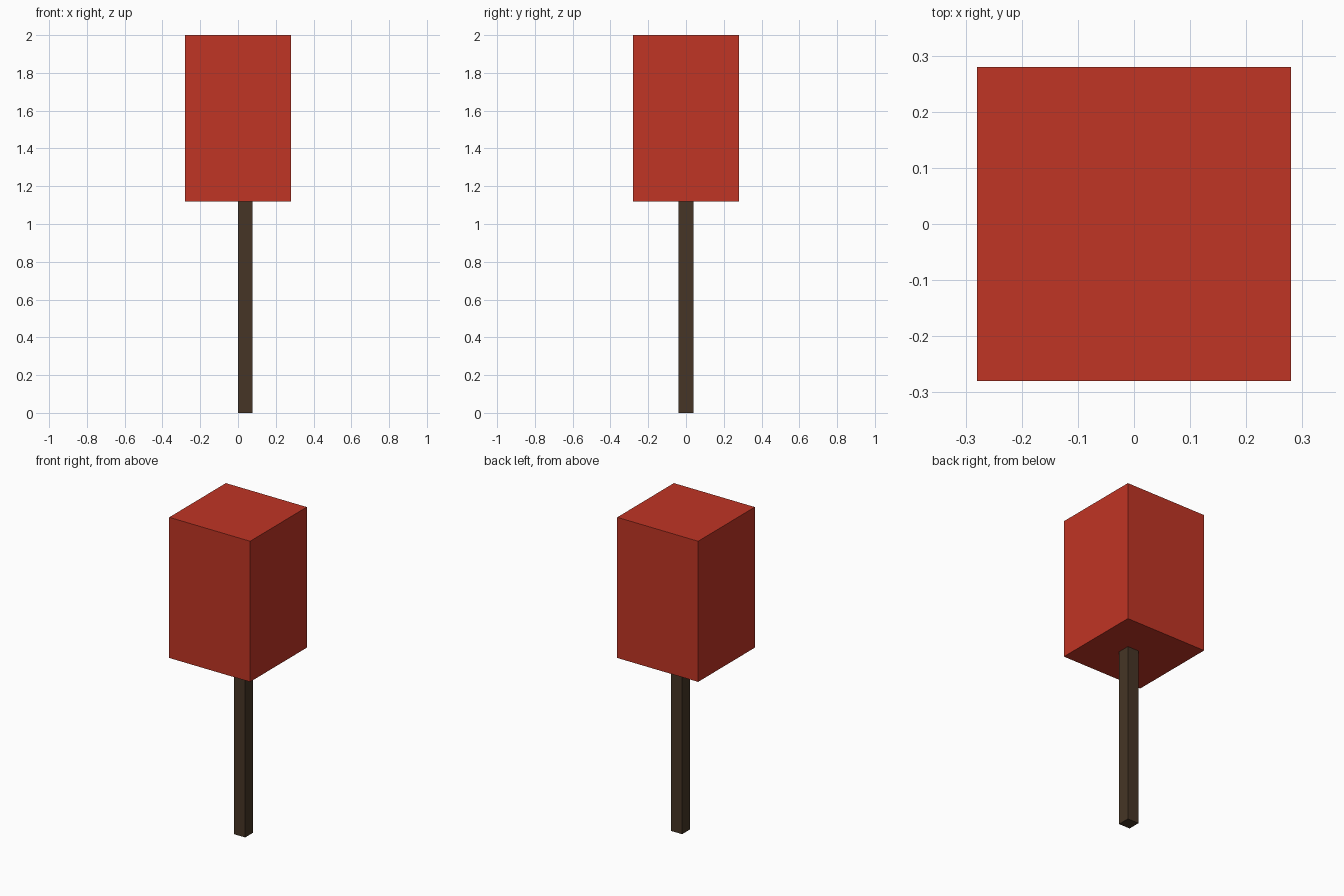
import bpy

cube = bpy.data.objects.get("Cube")
if cube:
    bpy.data.objects.remove(cube, do_unlink=True)


def make_material(name, color):
    mat = bpy.data.materials.new(name)
    mat.use_nodes = True
    mat.diffuse_color = color
    mat.node_tree.nodes["Principled BSDF"].inputs["Base Color"].default_value = color
    return mat


def make_box(name, low, high, mat):
    """Axis-aligned box between two opposite corners."""
    center = [(a + b) / 2 for a, b in zip(low, high)]
    size = [b - a for a, b in zip(low, high)]
    bpy.ops.mesh.primitive_cube_add(size=1, location=center)
    obj = bpy.context.object
    obj.name = name
    obj.scale = size
    bpy.ops.object.transform_apply(location=False, rotation=False, scale=True)
    obj.data.materials.append(mat)
    return obj


red = make_material("red", (0.53, 0.035, 0.018, 1))
dark_wood = make_material("dark wood", (0.061, 0.036, 0.019, 1))

# Block on top
make_box("head_block", (-0.28, -0.28, 1.12), (0.28, 0.28, 2.0), red)

# Square stick, set off-centre towards +x
make_box("stick", (0.0, -0.0385, 0.0), (0.077, 0.0385, 1.12), dark_wood)
